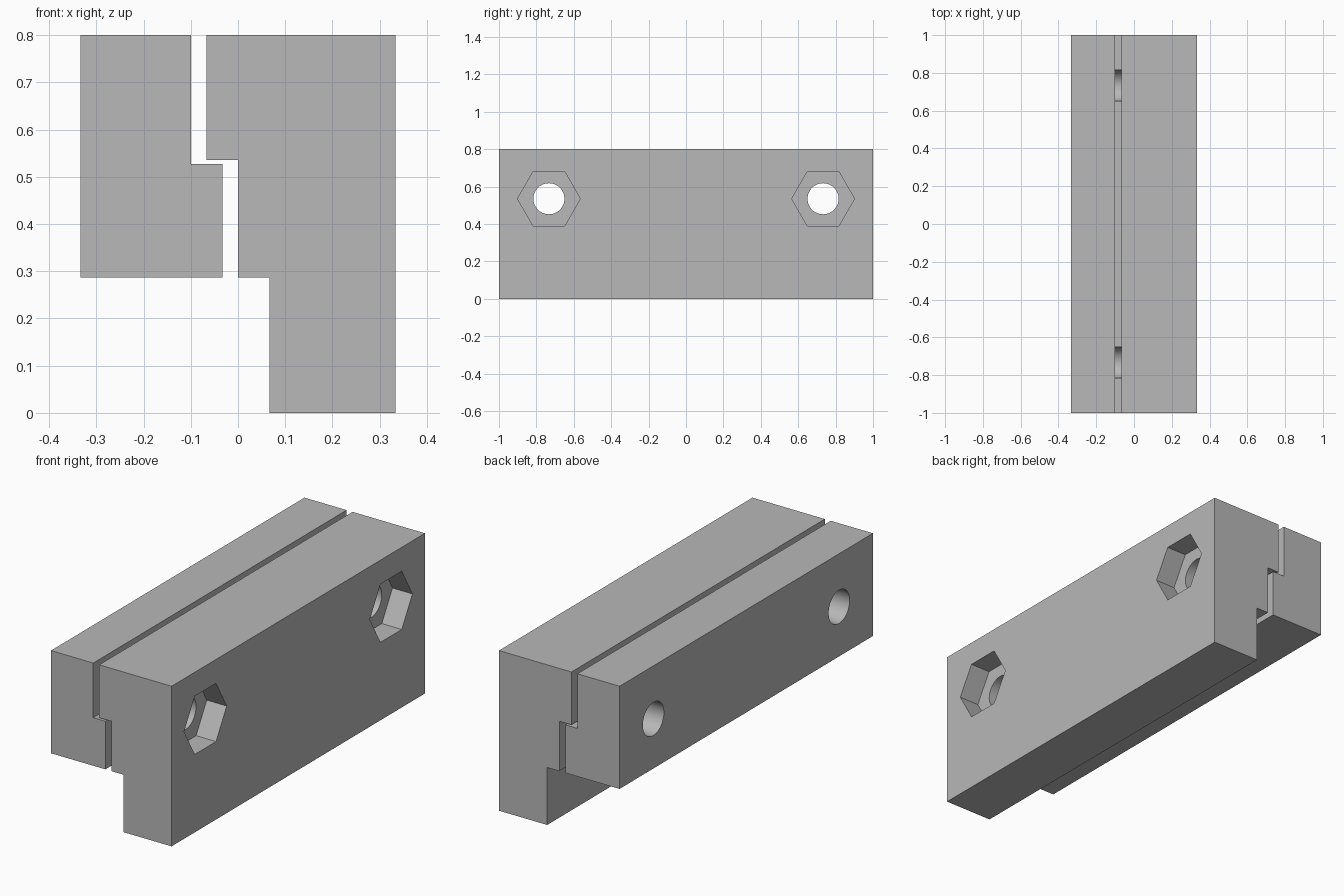
import bpy
import bmesh
import math

cube = bpy.data.objects.get("Cube")
if cube:
    bpy.data.objects.remove(cube, do_unlink=True)

LENGTH = 2.0
BOLT_Y = 0.733
BOLT_Z = 0.535
HOLE_RADIUS = 0.083
NUT_RADIUS = 0.168
NUT_DEPTH = 0.11
OUTER_X = 0.333

# Single plain grey for the whole clamp
grey = bpy.data.materials.new("plain grey")
grey.use_nodes = True
colour = (0.48, 0.48, 0.48, 1)
grey.diffuse_color = colour
grey.node_tree.nodes["Principled BSDF"].inputs["Base Color"].default_value = colour


def extrude_profile(name, points, axis, start, depth):
    """Solid made by sweeping a closed profile along x or y."""
    bm = bmesh.new()
    place = {"x": lambda a, b: (start, a, b), "y": lambda a, b: (a, start, b)}[axis]
    face = bm.faces.new([bm.verts.new(place(a, b)) for a, b in points])
    swept = bmesh.ops.extrude_face_region(bm, geom=[face])
    move = (depth, 0, 0) if axis == "x" else (0, depth, 0)
    verts = [v for v in swept["geom"] if isinstance(v, bmesh.types.BMVert)]
    bmesh.ops.translate(bm, verts=verts, vec=move)
    bmesh.ops.recalc_face_normals(bm, faces=bm.faces)
    mesh = bpy.data.meshes.new(name)
    bm.to_mesh(mesh)
    bm.free()
    mesh.materials.append(grey)
    obj = bpy.data.objects.new(name, mesh)
    bpy.context.collection.objects.link(obj)
    return obj


def ring(y, radius, sides):
    """Regular polygon in the y-z plane at bolt height."""
    angles = [math.tau * i / sides for i in range(sides)]
    return [(y + radius * math.cos(a), BOLT_Z + radius * math.sin(a)) for a in angles]


def cut(target, cutter):
    """Subtract a cutter, apply the result and discard the cutter."""
    cutter.hide_render = True
    mod = target.modifiers.new("cut", "BOOLEAN")
    mod.operation = "DIFFERENCE"
    mod.solver = "EXACT"
    mod.object = cutter
    bpy.ops.object.select_all(action="DESELECT")
    target.select_set(True)
    bpy.context.view_layer.objects.active = target
    bpy.ops.object.modifier_apply(modifier=mod.name)
    bpy.data.objects.remove(cutter, do_unlink=True)


# Stepped main block and the smaller interlocking jaw
main_block = extrude_profile("main_block", [
    (-0.067, 0.8), (-0.067, 0.536), (0, 0.536), (0, 0.287),
    (0.067, 0.287), (0.067, 0), (OUTER_X, 0), (OUTER_X, 0.8),
], "y", -LENGTH / 2, LENGTH)

clamp_jaw = extrude_profile("clamp_jaw", [
    (-OUTER_X, 0.8), (-OUTER_X, 0.287), (-0.033, 0.287),
    (-0.033, 0.527), (-0.1, 0.527), (-0.1, 0.8),
], "y", -LENGTH / 2, LENGTH)

# Bolt holes through both blocks, nut pockets in the outer face
for y in (-BOLT_Y, BOLT_Y):
    for block in (main_block, clamp_jaw):
        cut(block, extrude_profile("bolt_cutter", ring(y, HOLE_RADIUS, 64), "x", -0.5, 1))
    cut(main_block, extrude_profile(
        "nut_cutter", ring(y, NUT_RADIUS, 6), "x", OUTER_X - NUT_DEPTH, 0.3))

# Smooth hole walls, crisp block edges
for block in (main_block, clamp_jaw):
    bpy.ops.object.select_all(action="DESELECT")
    block.select_set(True)
    bpy.context.view_layer.objects.active = block
    bpy.ops.object.shade_smooth_by_angle(angle=math.radians(30))
